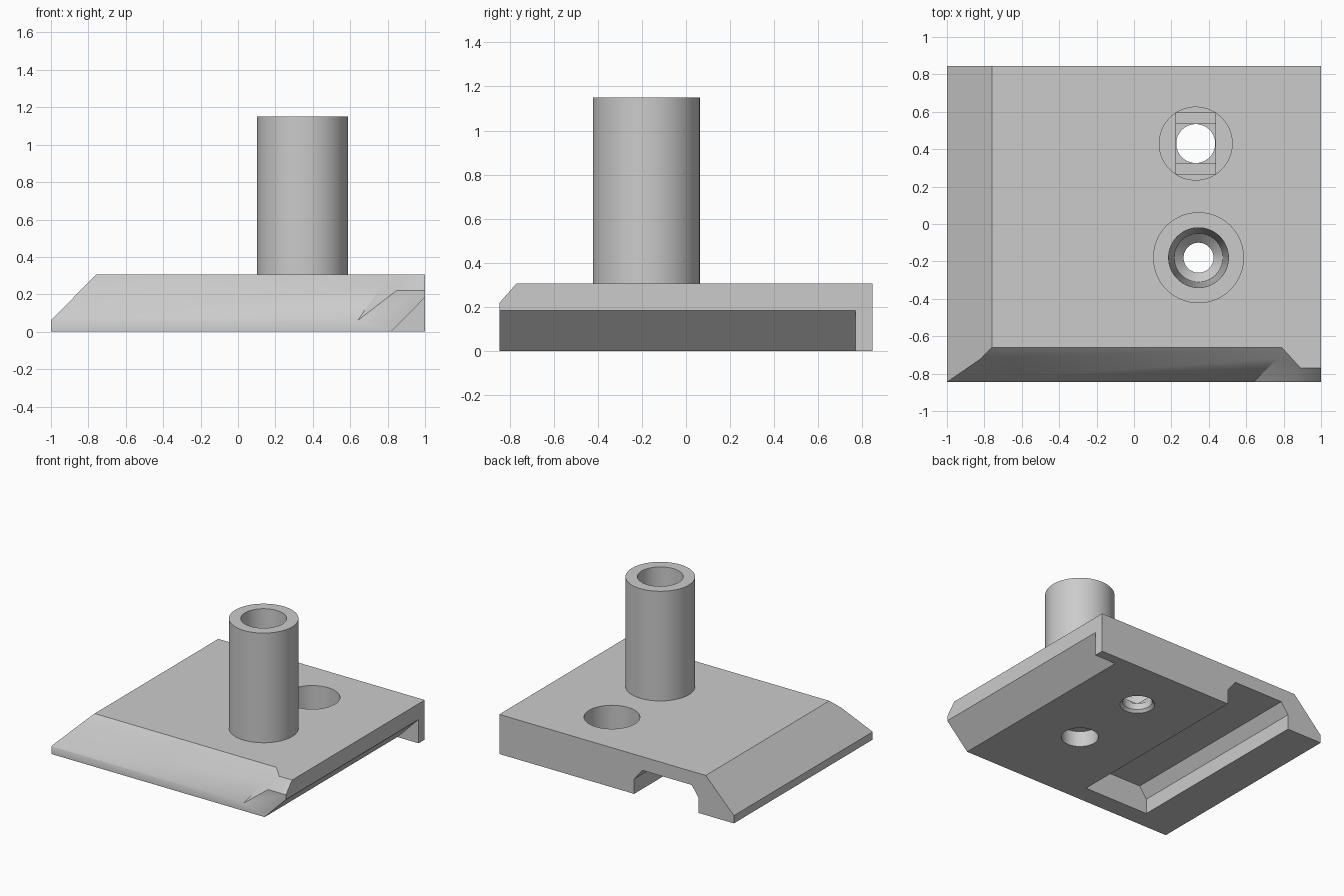
import bpy
import bmesh
import math
from mathutils import Vector

if "Cube" in bpy.data.objects:
    bpy.data.objects.remove(bpy.data.objects["Cube"], do_unlink=True)

grey = bpy.data.materials.new("plain_grey")
grey.use_nodes = True
grey.diffuse_color = (0.6, 0.6, 0.6, 1)
grey.node_tree.nodes["Principled BSDF"].inputs["Base Color"].default_value = (0.6, 0.6, 0.6, 1)


def finish(bm, name):
    bmesh.ops.recalc_face_normals(bm, faces=bm.faces)
    mesh = bpy.data.meshes.new(name)
    bm.to_mesh(mesh)
    bm.free()
    mesh.materials.append(grey)
    obj = bpy.data.objects.new(name, mesh)
    bpy.context.collection.objects.link(obj)
    return obj


def prism(name, points, axis, start, end, plane=None):
    """Extrude a profile along x (points are y, z) or y (points are x, z)."""
    bm = bmesh.new()

    def place(p, t):
        return (t, p[0], p[1]) if axis == "x" else (p[0], t, p[1])
    a = [bm.verts.new(place(p, start)) for p in points]
    b = [bm.verts.new(place(p, end)) for p in points]
    bm.faces.new(a)
    bm.faces.new(b)
    for i in range(len(a)):
        j = (i + 1) % len(a)
        bm.faces.new((a[i], a[j], b[j], b[i]))
    if plane:
        cut = bmesh.ops.bisect_plane(bm, geom=bm.verts[:] + bm.edges[:] + bm.faces[:],
                                     plane_co=plane[0], plane_no=plane[1], clear_inner=True)
        rim = [e for e in cut["geom_cut"] if isinstance(e, bmesh.types.BMEdge)]
        bmesh.ops.contextual_create(bm, geom=rim)
    return finish(bm, name)


def lathe(name, profile, centre, segments=64):
    """Revolve a closed (radius, z) loop around a vertical axis."""
    bm = bmesh.new()
    verts = [bm.verts.new((r, 0, z)) for r, z in profile]
    edges = [bm.edges.new((verts[i], verts[(i + 1) % len(verts)])) for i in range(len(verts))]
    bmesh.ops.spin(bm, geom=verts + edges, cent=(0, 0, 0), axis=(0, 0, 1),
                   angle=math.tau, steps=segments, use_duplicate=False)
    bmesh.ops.remove_doubles(bm, verts=bm.verts, dist=0.0001)
    bmesh.ops.dissolve_degenerate(bm, edges=bm.edges, dist=0.0001)
    bmesh.ops.translate(bm, verts=bm.verts, vec=(*centre, 0))
    return finish(bm, name)


def select(obj):
    bpy.ops.object.select_all(action="DESELECT")
    obj.select_set(True)
    bpy.context.view_layer.objects.active = obj


def subtract(body, cutter):
    select(body)
    mod = body.modifiers.new("cut", "BOOLEAN")
    mod.operation, mod.solver, mod.object = "DIFFERENCE", "EXACT", cutter
    bpy.ops.object.modifier_apply(modifier=mod.name)
    bpy.data.objects.remove(cutter, do_unlink=True)


TOP, HALF = 0.305, 0.845
POST, HOLE = (0.345, -0.18), (0.33, 0.43)

# Base plate with the small chamfer along the front edge
plate = prism("base_plate", [(-HALF, 0), (HALF, 0), (HALF, TOP), (-0.77, TOP), (-HALF, 0.22)],
              "x", -1, 1)

# Long rounded front slope, stopped by a slanted facet near the left corner
a, b, c = Vector((0.64, -HALF, 0.06)), Vector((0.79, -0.66, TOP)), Vector((0.89, -0.77, TOP))
normal = (c - a).cross(b - a).normalized()
subtract(plate, prism("front_slope_cutter",
                      [(-HALF, 0.06), (-0.72, 0.245), (-0.66, TOP), (-0.6, 0.365),
                       (-1, 0.365), (-1, 0.06)], "x", -1.2, 1.2, (a, normal)))

# Side slope, undercut beneath the opposite side, and the channel below
subtract(plate, prism("side_slope_cutter",
                      [(-1.1, -0.042), (-0.66, 0.407), (-1.1, 0.407)], "y", -1, 1))
subtract(plate, prism("undercut_cutter",
                      [(0.72, -0.1), (1.1, 0.285), (1.1, -0.1)], "y", -1, 0.77))
subtract(plate, prism("channel_cutter",
                      [(-0.7, -0.1), (-0.7, 0.115), (-0.64, 0.2), (-0.22, 0.2),
                       (-0.15, 0.115), (-0.15, -0.1)], "y", -0.7, 1))

# Stepped bore below the post
subtract(plate, lathe("post_bore_cutter",
                      [(0, 0.4), (0.142, 0.4), (0.13, 0.2), (0.08, 0.15), (0.08, 0.12),
                       (0.13, 0.12), (0.13, -0.1), (0, -0.1)], POST))

# Screw hole: round recess, slot step, square step, then a through hole
subtract(plate, lathe("recess_cutter", [(0, 0.4), (0.195, 0.4), (0.195, 0.1), (0, 0.1)], HOLE))
for length, floor in ((0.164, 0.085), (0.105, 0.07)):
    x, y = HOLE
    subtract(plate, prism("step_cutter",
                          [(x - 0.105, floor), (x + 0.105, floor), (x + 0.105, 0.2), (x - 0.105, 0.2)],
                          "y", y - length, y + length))
subtract(plate, lathe("through_hole_cutter",
                      [(0, 0.2), (0.104, 0.2), (0.104, 0.02), (0.122, 0), (0.122, -0.1), (0, -0.1)],
                      HOLE))

# Hollow post with a slightly tapered bore
post = lathe("hollow_post", [(0.243, 0.3), (0.243, 1.15), (0.16, 1.15), (0.136, 0.3)], POST)

for obj in (plate, post):
    select(obj)
    bpy.ops.object.shade_smooth_by_angle(angle=math.radians(35))
